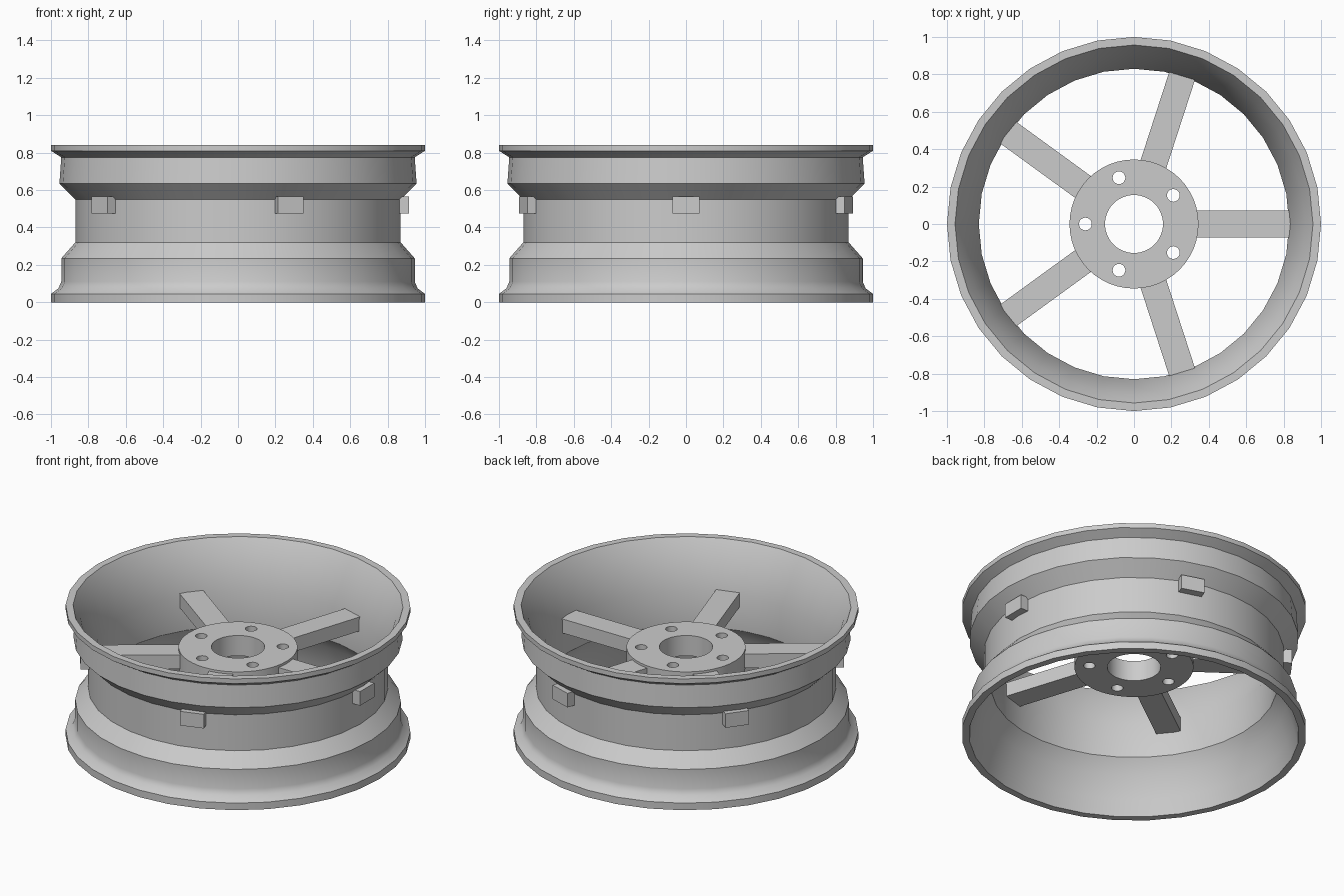
import bpy, bmesh
from math import cos, sin, pi, radians

cube = bpy.data.objects.get("Cube")
if cube:
    bpy.data.objects.remove(cube, do_unlink=True)

metal = bpy.data.materials.new("light_grey_metal")
metal.use_nodes = True
grey = (0.6, 0.6, 0.6, 1)
metal.diffuse_color = grey
metal.node_tree.nodes["Principled BSDF"].inputs["Base Color"].default_value = grey


def add_object(name, bm):
    bmesh.ops.recalc_face_normals(bm, faces=bm.faces)
    mesh = bpy.data.meshes.new(name)
    bm.to_mesh(mesh)
    bm.free()
    mesh.materials.append(metal)
    obj = bpy.data.objects.new(name, mesh)
    bpy.context.collection.objects.link(obj)
    return obj


def activate(obj):
    bpy.ops.object.select_all(action="DESELECT")
    obj.select_set(True)
    bpy.context.view_layer.objects.active = obj


def lathe(name, profile, sides):
    """Revolve a closed (radius, height) profile around z."""
    bm = bmesh.new()
    rings = []
    for i in range(sides):
        a = 2 * pi * i / sides
        rings.append([bm.verts.new((r * cos(a), r * sin(a), z)) for r, z in profile])
    n = len(profile)
    for i in range(sides):
        a, b = rings[i], rings[(i + 1) % sides]
        for j in range(n):
            k = (j + 1) % n
            bm.faces.new((a[j], b[j], b[k], a[k]))
    return add_object(name, bm)


def smooth(obj):
    activate(obj)
    bpy.ops.object.shade_smooth_by_angle(angle=radians(30))


# Rim barrel: outer wall going up, then inner wall going down
outer = [(1, 0), (1, 0.045), (0.96, 0.075), (0.945, 0.11), (0.945, 0.235),
         (0.87, 0.32), (0.87, 0.55), (0.955, 0.635), (0.945, 0.775), (1, 0.81), (1, 0.84)]
inner = [(0.957, 0.84), (0.915, 0.77), (0.83, 0.55), (0.83, 0.325),
         (0.89, 0.24), (0.93, 0.1), (0.957, 0)]
smooth(lathe("rim", outer + inner, 32))

# Hub disc with a centre bore
hub = lathe("hub", [(0.155, 0.45), (0.345, 0.45), (0.345, 0.58), (0.155, 0.58)], 48)

# Bolt holes cut between the spokes
bm = bmesh.new()
for i in range(5):
    a = radians(36 + 72 * i)
    made = bmesh.ops.create_cone(bm, cap_ends=True, segments=20,
                                 radius1=0.034, radius2=0.034, depth=0.4)
    bmesh.ops.translate(bm, verts=made["verts"], vec=(0.26 * cos(a), 0.26 * sin(a), 0.52))
cutter = add_object("bolt_hole_cutter", bm)
cutter.hide_render = True
cut = hub.modifiers.new("bolt_holes", "BOOLEAN")
cut.operation = "DIFFERENCE"
cut.solver = "EXACT"
cut.object = cutter
activate(hub)
bpy.ops.object.modifier_apply(modifier=cut.name)
bpy.data.objects.remove(cutter, do_unlink=True)
smooth(hub)

# Five straight spokes whose ends pass through the barrel
start, end = 0.33, 0.915
for i in range(5):
    bm = bmesh.new()
    bmesh.ops.create_cube(bm, size=1)
    bmesh.ops.scale(bm, verts=bm.verts, vec=(end - start, 0.144, 0.09))
    bmesh.ops.translate(bm, verts=bm.verts, vec=((start + end) / 2, 0, 0.52))
    spoke = add_object(f"spoke_{i + 1}", bm)
    spoke.rotation_euler.z = radians(72 * i)
